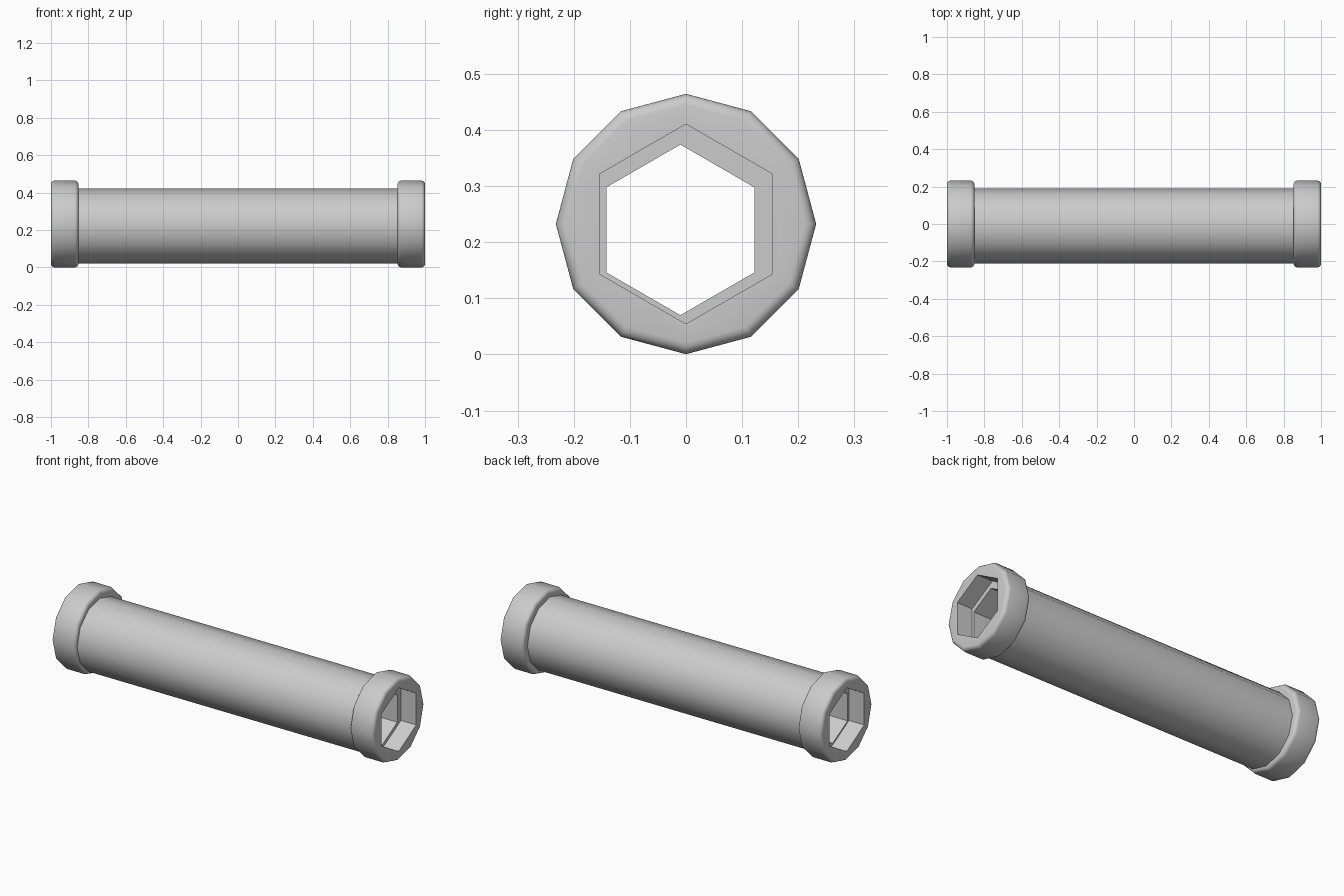
import bpy, bmesh, math

cube = bpy.data.objects.get("Cube")
if cube:
    bpy.data.objects.remove(cube)

grey = bpy.data.materials.new("light grey plastic")
grey.use_nodes = True
colour = (0.6, 0.6, 0.6, 1)
grey.diffuse_color = colour
grey.node_tree.nodes["Principled BSDF"].inputs["Base Color"].default_value = colour

SIDES = 12


def ring(bm, x, radius, centre, hexagon=False):
    """Ring around the x axis; a hexagon gets extra points on its flats."""
    verts = []
    for i in range(SIDES):
        a = math.tau * i / SIDES
        r = radius * (math.cos(math.pi / 6) if hexagon and i % 2 else 1)
        verts.append(bm.verts.new((x, centre[0] + r * math.sin(a), centre[1] + r * math.cos(a))))
    return verts


def hollow_part(name, x0, x1, radius, bore, centre, bevel=0):
    """Twelve-sided sleeve with a hexagonal bore and rounded rims."""
    bm = bmesh.new()
    steps = [math.pi / 2 * k / 4 for k in range(5)] if bevel else [0]
    start = [(x0 + bevel * (1 - math.sin(t)), radius - bevel * (1 - math.cos(t)))
             for t in reversed(steps)]
    end = [(x0 + x1 - x, r) for x, r in reversed(start)]
    rings = [ring(bm, x, r, centre) for x, r in start + end]
    rings += [ring(bm, x, bore, centre, True) for x in (x1, x0)]
    for a, b in zip(rings, rings[1:] + rings[:1]):
        for i in range(SIDES):
            j = (i + 1) % SIDES
            bm.faces.new((a[i], a[j], b[j], b[i]))
    bmesh.ops.recalc_face_normals(bm, faces=bm.faces)
    mesh = bpy.data.meshes.new(name)
    bm.to_mesh(mesh)
    bm.free()
    mesh.materials.append(grey)
    obj = bpy.data.objects.new(name, mesh)
    bpy.context.collection.objects.link(obj)
    bpy.ops.object.select_all(action='DESELECT')
    obj.select_set(True)
    bpy.context.view_layer.objects.active = obj
    bpy.ops.object.shade_smooth_by_angle(angle=math.radians(40))


# Long handle, sitting slightly off the centre of its collars
hollow_part("tube", -0.905, 0.905, 0.2, 0.152, (-0.01, 0.222))

# End collars
hollow_part("right_collar", -1, -0.853, 0.232, 0.178, (0, 0.2325), 0.02)
hollow_part("left_collar", 0.853, 1, 0.232, 0.178, (0, 0.2325), 0.02)
